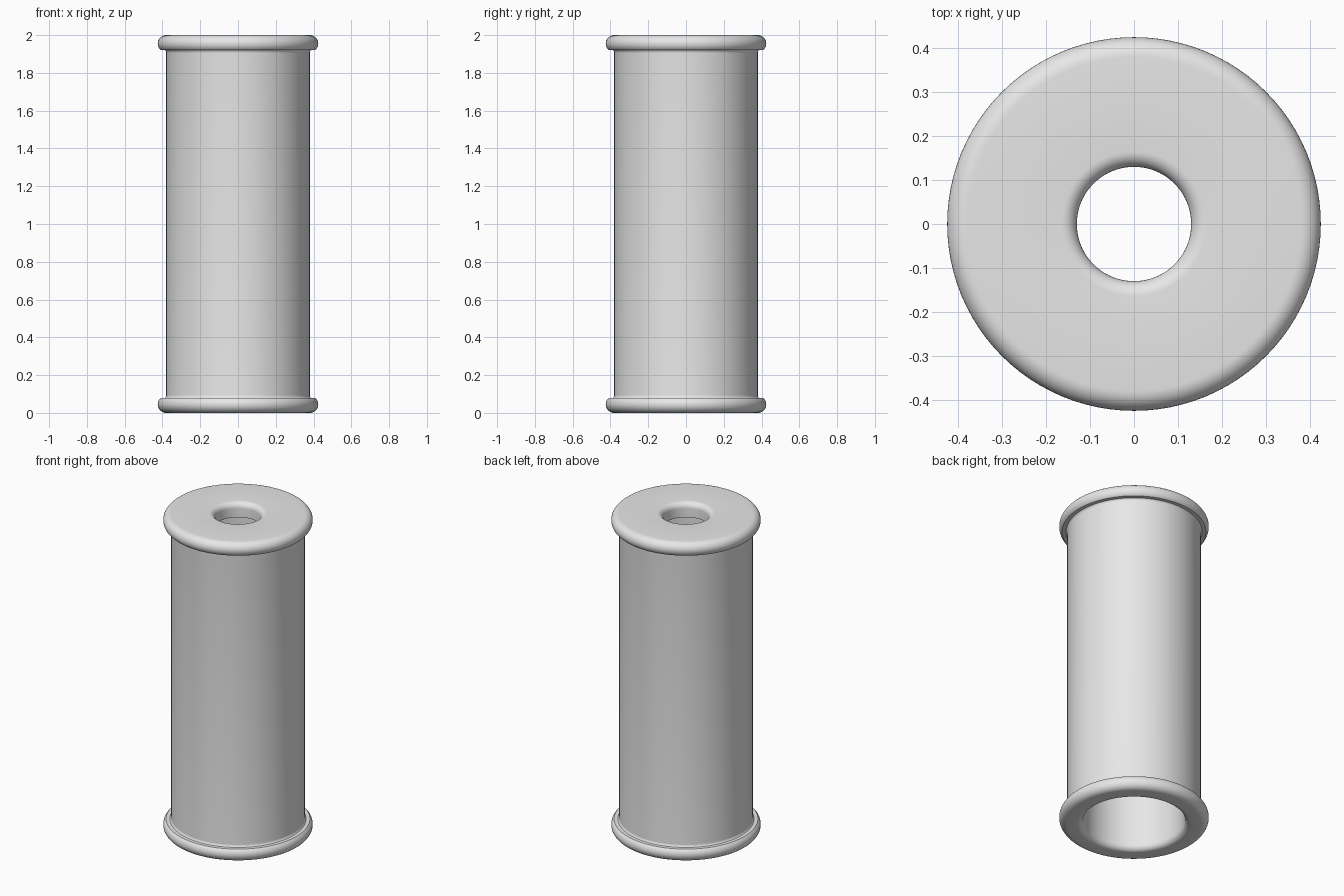
import bpy, bmesh
from math import sin, cos, radians, pi

cube = bpy.data.objects.get("Cube")
if cube:
    bpy.data.objects.remove(cube, do_unlink=True)

SEGMENTS = 96
HEIGHT = 2.0
BODY_R, BEAD_R, BEAD_CENTRE = 0.38, 0.045, 0.38
FILLET = 0.02
BORE_R, HOLE_R, LIP = 0.29, 0.13, 0.035
PLATE = 0.09

grey = bpy.data.materials.new("light grey")
grey.use_nodes = True
grey.diffuse_color = (0.8, 0.8, 0.8, 1)
grey.node_tree.nodes["Principled BSDF"].inputs["Base Color"].default_value = (0.8, 0.8, 0.8, 1)


def arc(r, z, radius, start, end, steps=8):
    """Points of an arc in the radius-height plane."""
    angles = [radians(start + (end - start) * i / steps) for i in range(steps + 1)]
    return [(r + radius * cos(a), z + radius * sin(a)) for a in angles]


def lathe(name, profile):
    """Revolve a closed profile about the z axis."""
    bm = bmesh.new()
    rings = [[bm.verts.new((r * cos(2 * pi * i / SEGMENTS), r * sin(2 * pi * i / SEGMENTS), z))
              for i in range(SEGMENTS)] for r, z in profile]
    for a, b in zip(rings, rings[1:] + rings[:1]):
        for i in range(SEGMENTS):
            j = (i + 1) % SEGMENTS
            bm.faces.new((a[i], a[j], b[j], b[i]))
    bmesh.ops.recalc_face_normals(bm, faces=bm.faces)
    mesh = bpy.data.meshes.new(name)
    bm.to_mesh(mesh)
    bm.free()
    mesh.materials.append(grey)
    obj = bpy.data.objects.new(name, mesh)
    bpy.context.collection.objects.link(obj)
    bpy.ops.object.select_all(action="DESELECT")
    obj.select_set(True)
    bpy.context.view_layer.objects.active = obj
    bpy.ops.object.shade_smooth_by_angle(angle=radians(35))
    return obj


# Rounded flange with a small fillet up to the wall, mirrored for the top
flange = arc(BEAD_CENTRE, BEAD_R, BEAD_R, -90, 50, 14)
flange += arc(BODY_R + FILLET, 0.095, FILLET, 230, 180, 5)
top_flange = [(r, HEIGHT - z) for r, z in reversed(flange)]

# Outer wall, top hole with rounded lip, underside of the plate, bore, bottom lip
profile = flange + top_flange
profile += arc(HOLE_R + LIP, HEIGHT - LIP, LIP, 90, 180)
profile += [(HOLE_R, HEIGHT - PLATE), (BORE_R, HEIGHT - PLATE)]
profile += arc(BORE_R + LIP, LIP, LIP, 180, 270)

lathe("flanged_sleeve", profile)
